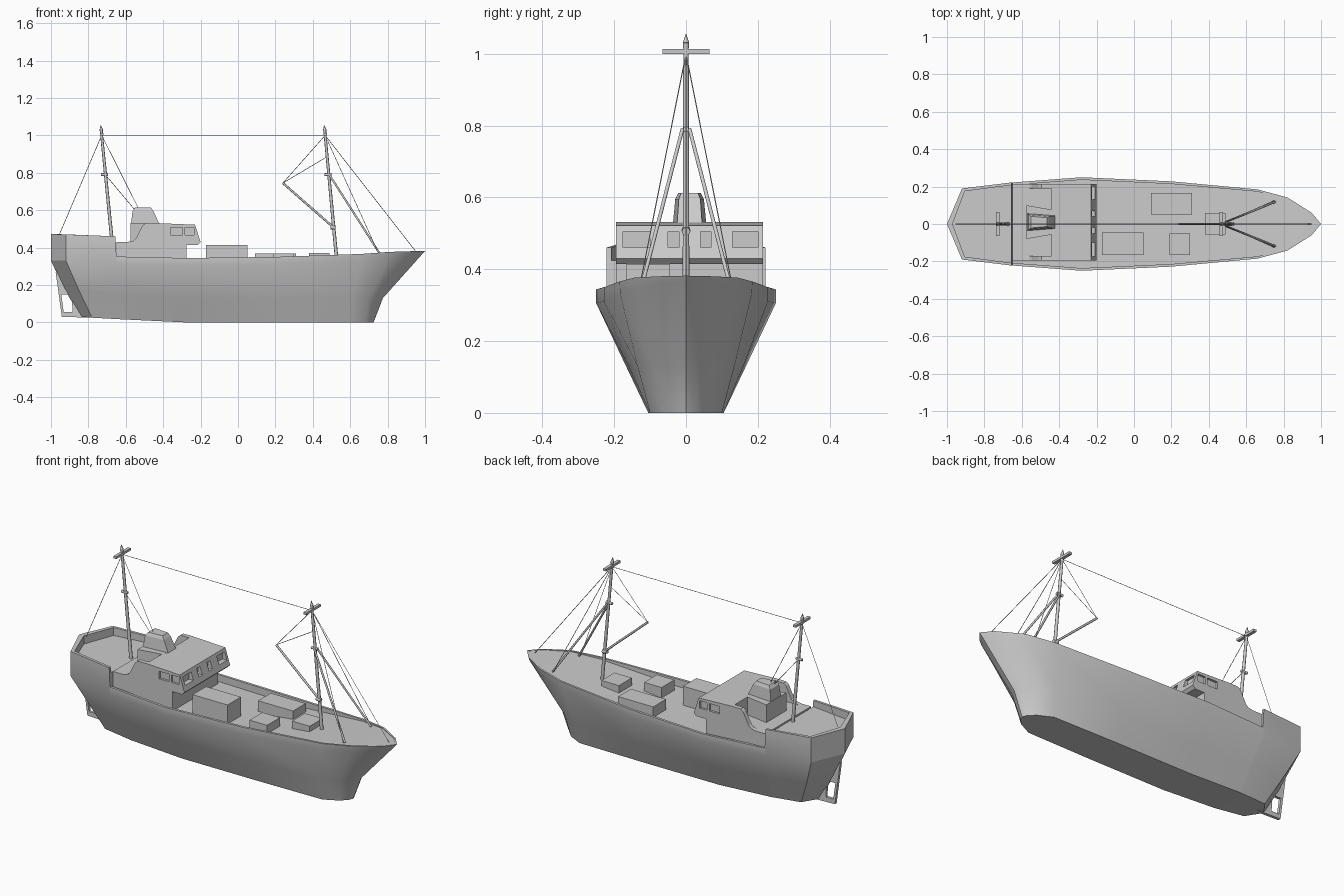
import bpy, bmesh, math
from mathutils import Vector

if "Cube" in bpy.data.objects:
    bpy.data.objects.remove(bpy.data.objects["Cube"])


def finish(name, bm, smooth=0):
    bmesh.ops.recalc_face_normals(bm, faces=bm.faces)
    me = bpy.data.meshes.new(name)
    bm.to_mesh(me)
    bm.free()
    ob = bpy.data.objects.new(name, me)
    bpy.context.collection.objects.link(ob)
    if smooth:
        bpy.ops.object.select_all(action='DESELECT')
        ob.select_set(True)
        bpy.context.view_layer.objects.active = ob
        bpy.ops.object.shade_smooth_by_angle(angle=math.radians(smooth))
    return ob


def add_loft(bm, rings, caps=True):
    vs = [[bm.verts.new(p) for p in r] for r in rings]
    n = len(vs[0])
    for a, b in zip(vs, vs[1:]):
        for i in range(n):
            j = (i + 1) % n
            bm.faces.new((a[i], a[j], b[j], b[i]))
    if caps:
        bm.faces.new(vs[0])
        bm.faces.new(vs[-1])


def loft(name, rings, smooth=0):
    bm = bmesh.new()
    add_loft(bm, rings)
    return finish(name, bm, smooth)


def add_box(bm, x0, x1, y0, y1, z0, z1):
    add_loft(bm, [[(x0, y0, z), (x1, y0, z), (x1, y1, z), (x0, y1, z)] for z in (z0, z1)])


def box(name, *b):
    bm = bmesh.new()
    add_box(bm, *b)
    return finish(name, bm)


def prism(name, profile, y0, y1):
    return loft(name, [[(x, y, z) for x, z in profile] for y in (y0, y1)])


def pole(name, a, b, r1, r2=None, sides=8):
    a, b = Vector(a), Vector(b)
    rot = (b - a).to_track_quat('Z', 'Y')
    rings = []
    for p, r in ((a, r1), (b, r1 if r2 is None else r2)):
        rings.append([p + rot @ Vector((r * math.cos(t), r * math.sin(t), 0))
                      for t in (2 * math.pi * i / sides for i in range(sides))])
    return loft(name, rings, 50)


def wire(a, b):
    return pole("rigging_wire", a, b, 0.0016, sides=4)


# Hull: half-section rows from stern to bow, mirrored into closed rings
chine = [(-.84, 0, .03), (-.78, .08, .025), (-.6, .1, .015), (-.595, .1, .015), (-.28, .105, 0),
         (.2, .105, 0), (.6, .1, 0), (.68, .06, 0), (.715, .025, 0), (.725, 0, 0)]
mid = [(-.93, 0, .18), (-.85, .13, .17), (-.63, .155, .15), (-.625, .155, .15), (-.28, .167, .13),
       (.2, .16, .13), (.61, .135, .13), (.7, .09, .13), (.76, .035, .13), (.775, 0, .13)]
knuckle = [(-1, 0, .33), (-.92, .19, .33), (-.655, .222, .31), (-.65, .222, .31), (-.28, .25, .305),
           (.2, .228, .31), (.65, .183, .33), (.81, .137, .345), (.94, .06, .36), (.985, 0, .365)]
rail = [(-1, 0, .472), (-.92, .19, .47), (-.655, .222, .46), (-.65, .222, .352), (-.28, .25, .344),
        (.2, .228, .35), (.66, .185, .366), (.82, .142, .377), (.95, .06, .381), (1, 0, .382)]
inset = [(.03, 0), (.015, .015), (0, .014), (0, .014), (0, .014),
         (0, .014), (0, .012), (-.004, .01), (-.006, .006), (-.01, 0)]
deck_z = [.425, .425, .425, .31, .305, .308, .357, .373, .379, .381]
bm = bmesh.new()
rings = []
for c, m, k, r, (dx, dy), dz in zip(chine, mid, knuckle, rail, inset, deck_z):
    x, y = r[0] + dx, r[1] - dy
    half = [c, m, k, r, (x, y, r[2]), (x, y, dz)]
    rings.append(half + [(p[0], -p[1], p[2]) for p in reversed(half)])
add_loft(bm, rings, caps=False)
bmesh.ops.remove_doubles(bm, verts=bm.verts, dist=0.0002)
finish("hull", bm, 25)

# Rudder post around an opening
prism("rudder_frame", [(-.975, .27), (-.942, .03), (-.79, .025), (-.82, .2), (-.89, .2),
                       (-.885, .055), (-.932, .055), (-.945, .15), (-.945, .27)], -.008, .008)
prism("rudder_head", [(-.975, .28), (-.955, .15), (-.87, .15), (-.87, .28)], -.008, .008)

# Deckhouse with overhanging bridge
Y0, Y1 = -.195, .215
house = prism("deckhouse", [(-.65, .3), (-.275, .3), (-.275, .415), (-.215, .415), (-.2, .43),
                            (-.23, .522), (-.44, .531), (-.44, .43), (-.65, .43)], Y0, Y1)
bm = bmesh.new()
for a, b in ((-.175, -.1), (-.05, -.02), (.04, .07), (.13, .2)):
    add_box(bm, -.238, -.15, a, b, .46, .505)
for a, b in ((-.36, -.297), (-.283, -.235)):
    for y in (Y0, Y1):
        add_box(bm, a, b, y - .012, y + .012, .466, .508)
cutter = finish("window_cutter", bm)
cutter.hide_render = True
cutter.hide_viewport = True
mod = house.modifiers.new("windows", 'BOOLEAN')
mod.operation = 'DIFFERENCE'
mod.solver = 'EXACT'
mod.object = cutter

# Curved side screens behind the bridge
screen = [(-.6, .428), (-.56, .436), (-.545, .45), (-.51, .518), (-.495, .53), (-.438, .531), (-.438, .428)]
for y in (Y0, Y1 - .025):
    prism("side_screen", screen, y, y + .025)

# Funnel casing and funnel
loft("funnel_casing", [[(-.575, -.08, z), (-.43, -.055, z), (-.43, .075, z), (-.575, .1, z)]
                       for z in (.42, .531)])


def ring(x0, x1, w, z):
    return [(x0, .01 - w, z), (x1, .01 - w * .75, z), (x1, .01 + w * .75, z), (x0, .01 + w, z)]


loft("funnel", [ring(-.572, -.422, .046, .53), ring(-.564, -.452, .04, .595),
                ring(-.55, -.465, .031, .613)])

# Cargo hatches on the main deck
for b in ((-.17, .05, -.165, -.045, .3, .415), (.09, .31, .052, .166, .3, .367),
          (.19, .30, -.167, -.052, .3, .367), (.38, .49, -.056, .06, .31, .37)):
    box("cargo_hatch", *b)

# Masts with crossbars, brackets and pointed tips
for name, foot, top in (("fore_mast", (.53, 0, .31), (.466, 0, 1.0)),
                        ("aft_mast", (-.672, 0, .42), (-.729, 0, 1.0))):
    pole(name, foot, top, .0095, .0075)
    x = top[0]
    pole(name + "_tip_base", top, (x - .002, 0, 1.03), .006, .009)
    pole(name + "_tip", (x - .002, 0, 1.03), (x - .005, 0, 1.055), .009, .001)
    box(name + "_crossbar", x - .009, x + .009, -.065, .065, 1.0, 1.013)
    pole(name + "_bracket", (x - .003, 0, .79), (x + .035, 0, .79), .008)

# Fore mast legs and cargo boom
for s in (-1, 1):
    pole("mast_leg", (.488, s * .01, .79), (.755, s * .118, .372), .0055)
    wire((.466, 0, 1), (.75, s * .125, .372))
pole("cargo_boom", (.508, 0, .51), (.24, 0, .745), .006)
pole("boom_mount", (.495, 0, .51), (.522, 0, .505), .012)

# Rigging wires
for a, b in (((.466, 1), (-.729, 1)), ((.466, 1), (.95, .38)), ((.466, 1), (.24, .745)),
             ((.24, .745), (.475, .885)), ((-.729, 1), (-.955, .47)),
             ((-.729, 1), (-.53, .605)), ((-.71, .79), (-.55, .6))):
    wire((a[0], 0, a[1]), (b[0], 0, b[1]))
